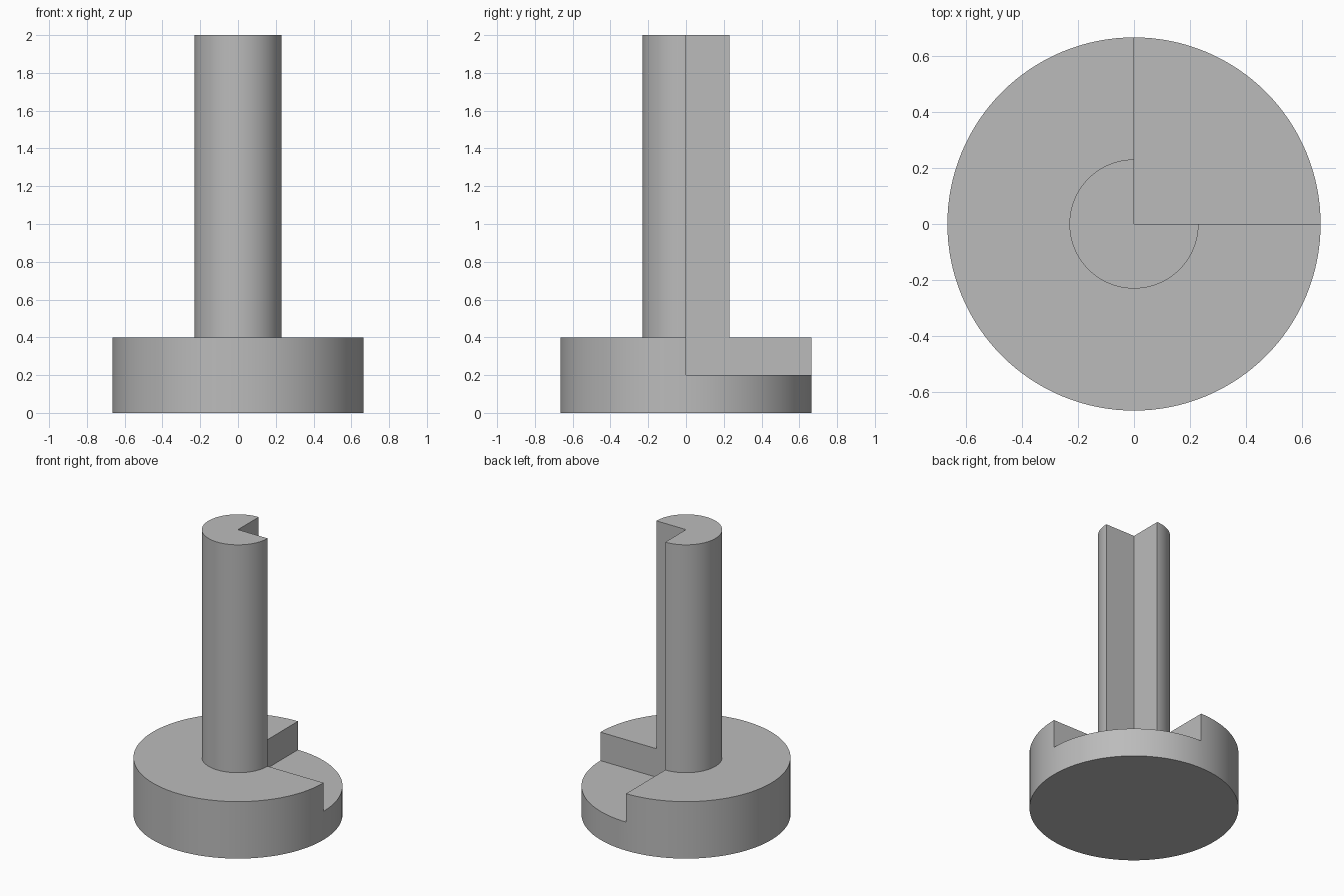
import bpy, bmesh, math
from mathutils import Matrix

if "Cube" in bpy.data.objects:
    bpy.data.objects.remove(bpy.data.objects["Cube"], do_unlink=True)

BASE_R, SHAFT_R = 0.665, 0.23
STEP_Z, BASE_TOP, TOP = 0.2, 0.4, 2.0
SEGMENTS = 128


def make_object(name, bm):
    bmesh.ops.recalc_face_normals(bm, faces=bm.faces)
    mesh = bpy.data.meshes.new(name)
    bm.to_mesh(mesh)
    bm.free()
    obj = bpy.data.objects.new(name, mesh)
    bpy.context.collection.objects.link(obj)
    return obj


# Plain grey material
grey = bpy.data.materials.new("plain grey")
grey.use_nodes = True
colour = (0.5, 0.5, 0.5, 1)
grey.diffuse_color = colour
grey.node_tree.nodes["Principled BSDF"].inputs["Base Color"].default_value = colour

# Flanged shaft: stacked rings joined into one closed solid
bm = bmesh.new()
rings = []
for radius, z in [(BASE_R, 0), (BASE_R, BASE_TOP), (SHAFT_R, BASE_TOP), (SHAFT_R, TOP)]:
    angles = [math.tau * i / SEGMENTS for i in range(SEGMENTS)]
    rings.append([bm.verts.new((round(radius * math.cos(a), 6),
                                round(radius * math.sin(a), 6), z)) for a in angles])
for low, high in zip(rings, rings[1:]):
    for i in range(SEGMENTS):
        j = (i + 1) % SEGMENTS
        bm.faces.new((low[i], low[j], high[j], high[i]))
bm.faces.new(rings[0])
bm.faces.new(rings[-1])
shaft = make_object("flanged_shaft", bm)
shaft.data.materials.append(grey)

# Quarter cutter: removes the back left corner above the step
bm = bmesh.new()
bmesh.ops.create_cube(bm, size=1, matrix=Matrix.Translation((0.5, 0.5, STEP_Z + 1.5))
                      @ Matrix.Diagonal((1, 1, 3, 1)))
cutter = make_object("quarter_cutter", bm)
cutter.hide_render = True
cutter.data.materials.append(grey)

bpy.ops.object.select_all(action='DESELECT')
shaft.select_set(True)
bpy.context.view_layer.objects.active = shaft
cut = shaft.modifiers.new("quarter cut", 'BOOLEAN')
cut.operation = 'DIFFERENCE'
cut.solver = 'EXACT'
cut.object = cutter
bpy.ops.object.modifier_apply(modifier=cut.name)
bpy.data.objects.remove(cutter, do_unlink=True)

# Smooth round walls, sharp cut edges
bpy.ops.object.shade_smooth_by_angle(angle=math.radians(30))
